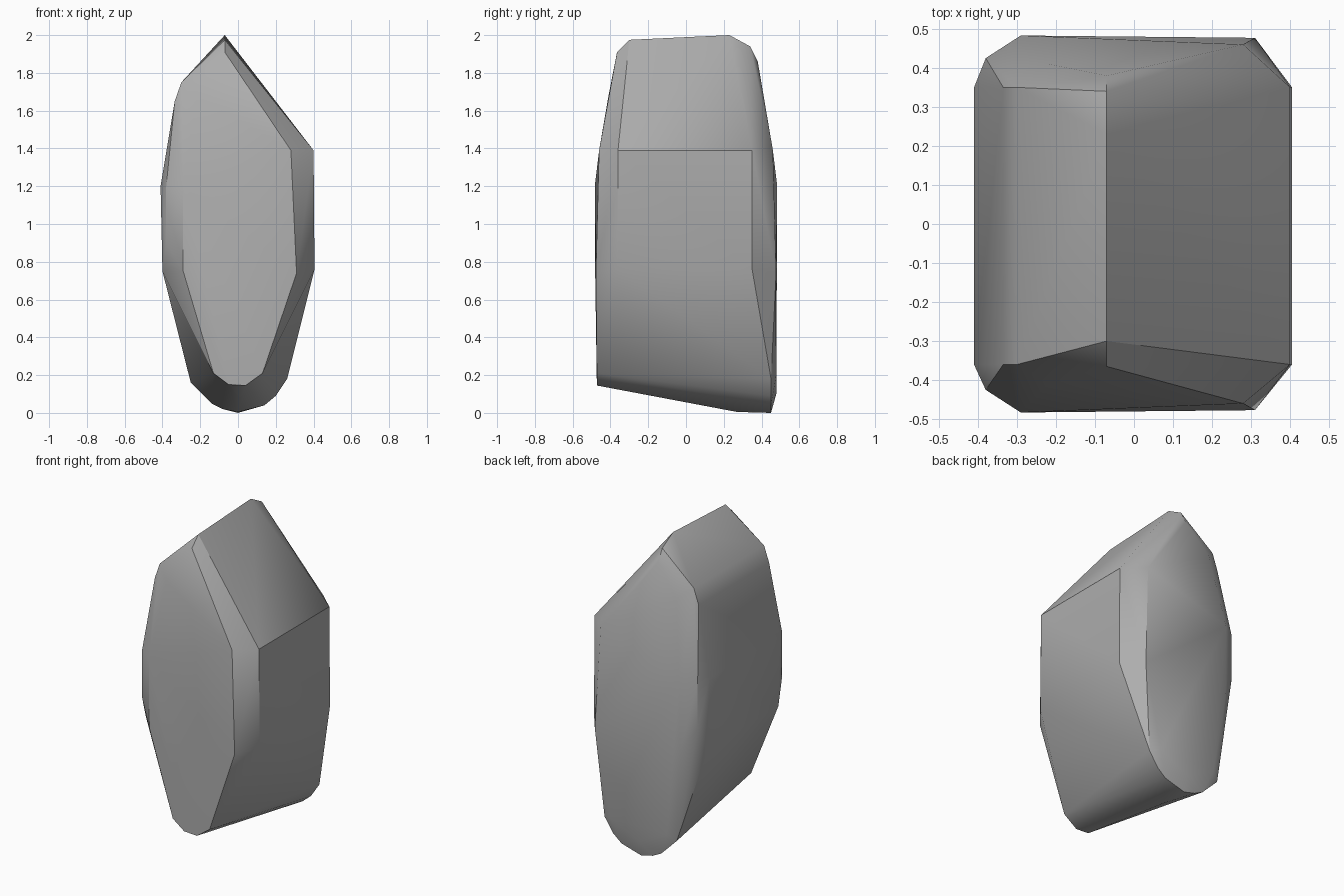
import bpy
import bmesh
import math

default = bpy.data.objects.get("Cube")
if default:
    bpy.data.objects.remove(default, do_unlink=True)


def make_material(name, value):
    mat = bpy.data.materials.new(name)
    mat.use_nodes = True
    colour = (value, value, value, 1.0)
    mat.diffuse_color = colour
    mat.node_tree.nodes["Principled BSDF"].inputs["Base Color"].default_value = colour
    return mat


def hull_object(name, points, material):
    """Wrap a set of corner points in a convex, softly shaded stone skin."""
    bm = bmesh.new()
    for point in points:
        bm.verts.new(point)
    result = bmesh.ops.convex_hull(bm, input=bm.verts[:])
    unused = {g for g in result["geom_interior"] + result["geom_unused"]
              if isinstance(g, bmesh.types.BMVert)}
    bmesh.ops.delete(bm, geom=list(unused), context="VERTS")
    bmesh.ops.dissolve_limit(bm, angle_limit=math.radians(1),
                             verts=bm.verts[:], edges=bm.edges[:])
    bmesh.ops.recalc_face_normals(bm, faces=bm.faces[:])
    mesh = bpy.data.meshes.new(name)
    bm.to_mesh(mesh)
    bm.free()
    mesh.materials.append(material)
    obj = bpy.data.objects.new(name, mesh)
    bpy.context.collection.objects.link(obj)
    bpy.ops.object.select_all(action="DESELECT")
    obj.select_set(True)
    bpy.context.view_layer.objects.active = obj
    bpy.ops.object.shade_smooth_by_angle(angle=math.radians(30))
    return obj


# Side walls: profile in x and z, carried from front to back
side_profile = [(.4, 1.39), (.405, .76), (-.4, .75),
                (-.41, 1.2), (-.335, 1.65), (-.3, 1.75)]
points = [(x, y, z) for x, z in side_profile for y in (-.36, .35)]

# Broad faces: x, depth and z, mirrored front to back
broad_face = [(.28, .46, 1.39), (.31, .477, .74), (-.29, .481, .75),
              (-.29, .483, 1.2), (-.22, .41, 1.68)]
points += [(x, side * y, z) for x, y, z in broad_face for side in (-1, 1)]

# Corners between the left wall and the broad faces
points += [(-.38, side * .425, z) for side in (-1, 1) for z in (.9, 1.2)]

# Top ridge: y and z along one straight crest
ridge = [(-.365, 1.91), (-.3, 1.975), (.23, 2.0), (.34, 1.94), (.38, 1.86)]
points += [(-.07, y, z) for y, z in ridge]

# Narrow foot at the front, wide rounded foot at the back
front_foot = [(.13, .21), (.04, .145), (-.05, .15), (-.13, .21)]
back_foot = [(.26, .18), (.2, .09), (.14, .04), (0, 0),
             (-.08, .02), (-.14, .05), (-.25, .16)]
points += [(x, -.472, z) for x, z in front_foot]
points += [(x, .45, z) for x, z in back_foot]
points += [(x, .478, z) for x, z in [(.2, .2), (0, .1), (-.2, .2)]]
points.append((0, .27, .005))

hull_object("boulder", points, make_material("stone grey", .42))
